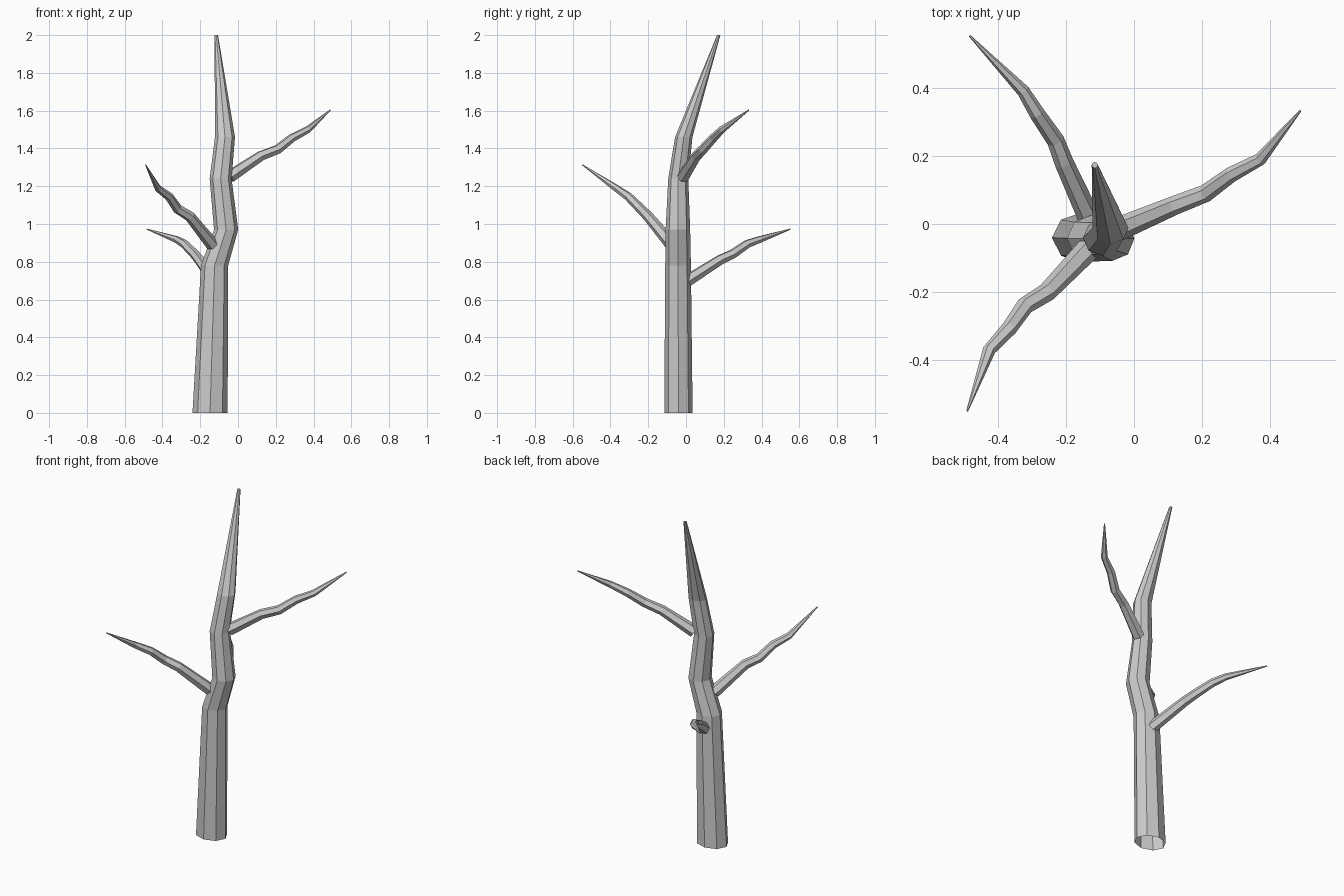
import bpy, bmesh
from math import cos, sin, tau
from mathutils import Vector

if "Cube" in bpy.data.objects:
    bpy.data.objects.remove(bpy.data.objects["Cube"])


def loft(name, rings, cap_start):
    """Skin a list of equal-sized vertex rings; the last one is always capped."""
    bm = bmesh.new()
    loops = [[bm.verts.new(p) for p in ring] for ring in rings]
    n = len(loops[0])
    for a, b in zip(loops, loops[1:]):
        for i in range(n):
            j = (i + 1) % n
            bm.faces.new((a[i], a[j], b[j], b[i]))
    bm.faces.new(loops[-1])
    if cap_start:
        bm.faces.new(loops[0][::-1])
    mesh = bpy.data.meshes.new(name)
    bm.to_mesh(mesh)
    bm.free()
    obj = bpy.data.objects.new(name, mesh)
    bpy.context.collection.objects.link(obj)
    return obj


def ring(c, u, v, n):
    return [Vector(c) + u * cos(tau * i / n) + v * sin(tau * i / n) for i in range(n)]


def branch(name, path, radii, sides=6):
    """Tapering tube whose rings are square to the path."""
    pts = [Vector(p) for p in path]
    rings = []
    for i, (p, r) in enumerate(zip(pts, radii)):
        t = (pts[min(i + 1, len(pts) - 1)] - pts[max(i - 1, 0)]).normalized()
        u = t.cross(Vector((0, 0, 1))).normalized()
        v = u.cross(t)
        # u, v, reversed so the ring winds counter-clockwise around t
        rings.append(ring(p, u * r, -v * r if u.cross(v).dot(t) < 0 else v * r, sides))
    return loft(name, rings, True)


# Trunk: crooked eight-sided tube, open underneath (x, y, z, x radius, y radius)
trunk = [(-0.148, -0.040, 0.00, 0.093, 0.075),
         (-0.124, -0.042, 0.78, 0.072, 0.068),
         (-0.063, -0.043, 0.97, 0.064, 0.065),
         (-0.092, -0.041, 1.24, 0.058, 0.053),
         (-0.069, -0.012, 1.46, 0.053, 0.046),
         (-0.115, 0.173, 2.00, 0.009, 0.009)]
loft("trunk", [ring((x, y, z), Vector((rx, 0, 0)), Vector((0, ry, 0)), 8)
               for x, y, z, rx, ry in trunk], False)

# Three crooked branches
taper = (0.035, 0.028, 0.026, 0.023, 0.019, 0.003)
branch("right_branch",
       [(-0.045, -0.015, 1.25), (0.12, 0.055, 1.36), (0.21, 0.09, 1.395),
        (0.285, 0.145, 1.455), (0.37, 0.19, 1.50), (0.488, 0.332, 1.603)], taper)
branch("front_left_branch",
       [(-0.135, -0.075, 0.89), (-0.255, -0.20, 1.04), (-0.32, -0.24, 1.08),
        (-0.365, -0.305, 1.145), (-0.425, -0.37, 1.19), (-0.489, -0.548, 1.313)], taper)
branch("back_left_branch",
       [(-0.105, -0.04, 0.67), (-0.205, 0.18, 0.81), (-0.23, 0.245, 0.84),
        (-0.285, 0.325, 0.895), (-0.325, 0.39, 0.918), (-0.482, 0.552, 0.973)], taper)
